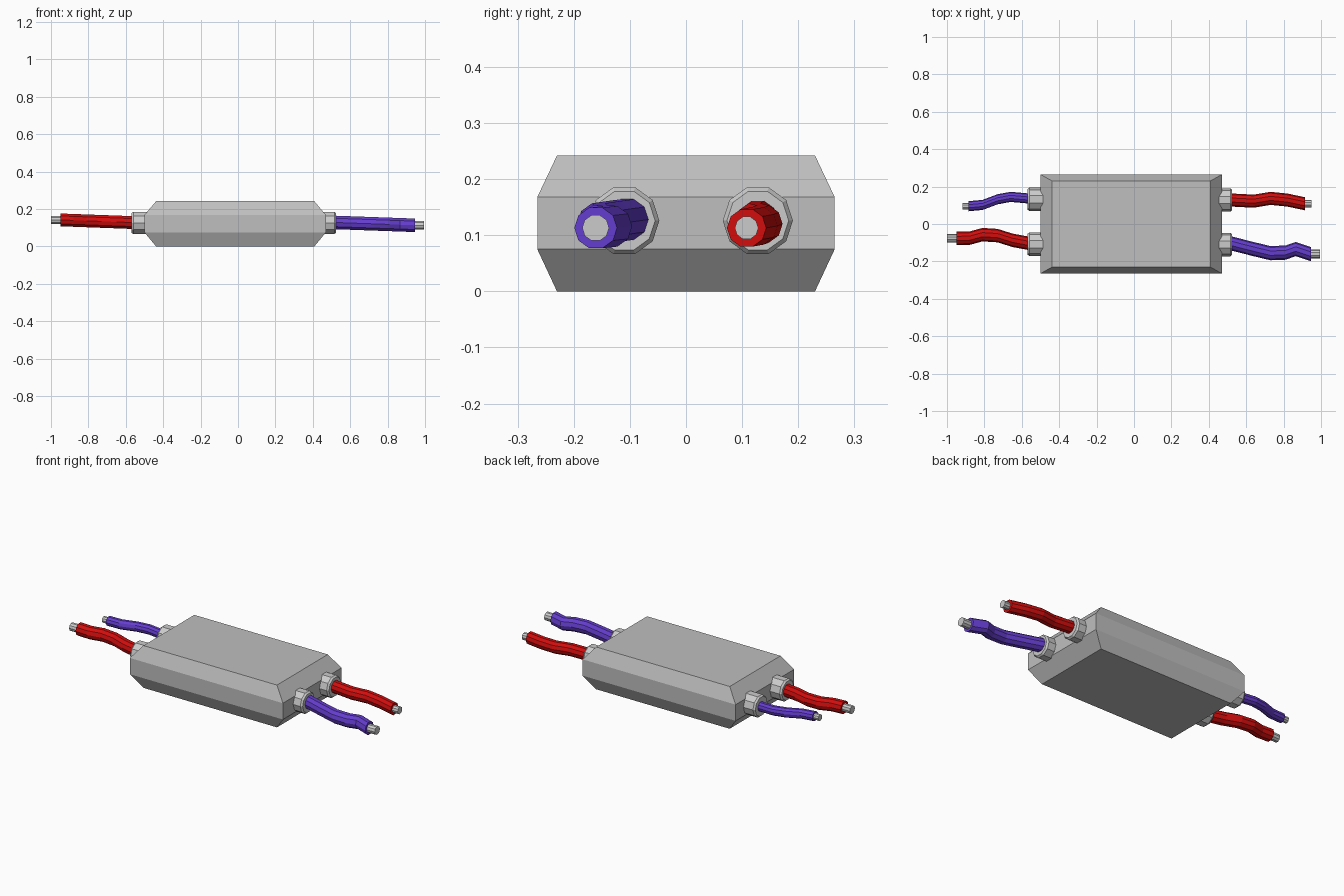
import bpy, bmesh, math

if "Cube" in bpy.data.objects:
    bpy.data.objects.remove(bpy.data.objects["Cube"])


def material(name, rgb):
    m = bpy.data.materials.new(name)
    m.diffuse_color = (*rgb, 1)
    m.use_nodes = True
    m.node_tree.nodes["Principled BSDF"].inputs["Base Color"].default_value = m.diffuse_color
    return m


CASE = material("case grey", (0.52, 0.52, 0.52))
METAL = material("light metal", (0.60, 0.60, 0.60))
RED = material("red insulation", (0.65, 0.004, 0.004))
PURPLE = material("purple insulation", (0.13, 0.047, 0.62))


def loft(name, rings, mat):
    """Skin a stack of closed rings and cap both ends."""
    bm = bmesh.new()
    loops = [[bm.verts.new(p) for p in ring] for ring in rings]
    n = len(loops[0])
    for a, b in zip(loops, loops[1:]):
        for i in range(n):
            j = (i + 1) % n
            bm.faces.new((a[i], a[j], b[j], b[i]))
    bm.faces.new(loops[0])
    bm.faces.new(loops[-1])
    bmesh.ops.recalc_face_normals(bm, faces=bm.faces[:])
    me = bpy.data.meshes.new(name)
    bm.to_mesh(me)
    bm.free()
    me.materials.append(mat)
    ob = bpy.data.objects.new(name, me)
    bpy.context.collection.objects.link(ob)
    return ob


def ring(x, y, z, r, n=10):
    return [(x, y + r * math.cos(2 * math.pi * i / n),
             z + r * math.sin(2 * math.pi * i / n)) for i in range(n)]


def rect(z, inset_x, inset_y):
    x0, x1, y = -0.50 + inset_x, 0.47 - inset_x, 0.265 - inset_y
    return [(x0, -y, z), (x1, -y, z), (x1, y, z), (x0, y, z)]


# Case with sloped upper and lower rims
loft("case", [rect(0, 0.062, 0.035), rect(0.075, 0, 0),
              rect(0.168, 0, 0), rect(0.242, 0.062, 0.035)], CASE)


def cable(name, mat, gland_y, path, r, z_end, tip, tip_r):
    side = 1 if path[0][0] > 0 else -1
    x0, x1 = path[0][0], path[-1][0]
    wall = 0.47 if side > 0 else -0.50
    # Gland nut on the case wall
    loft(name + "_gland", [ring(wall - side * 0.03, gland_y, 0.126, 0.0625),
                           ring(x0 - side * 0.010, gland_y, 0.126, 0.0625),
                           ring(x0, gland_y, 0.126, 0.055)], METAL)
    # Wavy insulated cable, z drifting along its length
    pts = [(x0 - side * 0.02, path[0][1])] + path
    rings = [ring(x, y, 0.128 + (z_end - 0.128) * (x - x0) / (x1 - x0), r)
             for x, y in pts]
    loft(name + "_cable", rings, mat)
    # Bare conductor end
    y = path[-1][1]
    loft(name + "_conductor", [ring(x1 - side * 0.02, y, z_end, tip_r),
                               ring(tip, y, z_end, tip_r)], METAL)


cable("right_red", RED, 0.128,
      [(0.525, 0.128), (0.64, 0.122), (0.73, 0.137), (0.82, 0.128), (0.915, 0.108)],
      0.035, 0.113, 0.95, 0.021)
cable("right_purple", PURPLE, -0.110,
      [(0.525, -0.105), (0.63, -0.132), (0.73, -0.156), (0.81, -0.153),
       (0.865, -0.134), (0.945, -0.161)],
      0.038, 0.113, 0.995, 0.024)
cable("left_red", RED, -0.108,
      [(-0.57, -0.102), (-0.65, -0.087), (-0.73, -0.062), (-0.81, -0.057),
       (-0.88, -0.076), (-0.95, -0.077)],
      0.036, 0.142, -1.0, 0.023)
cable("left_purple", PURPLE, 0.132,
      [(-0.57, 0.137), (-0.66, 0.145), (-0.73, 0.132), (-0.81, 0.102), (-0.885, 0.095)],
      0.027, 0.140, -0.917, 0.018)
